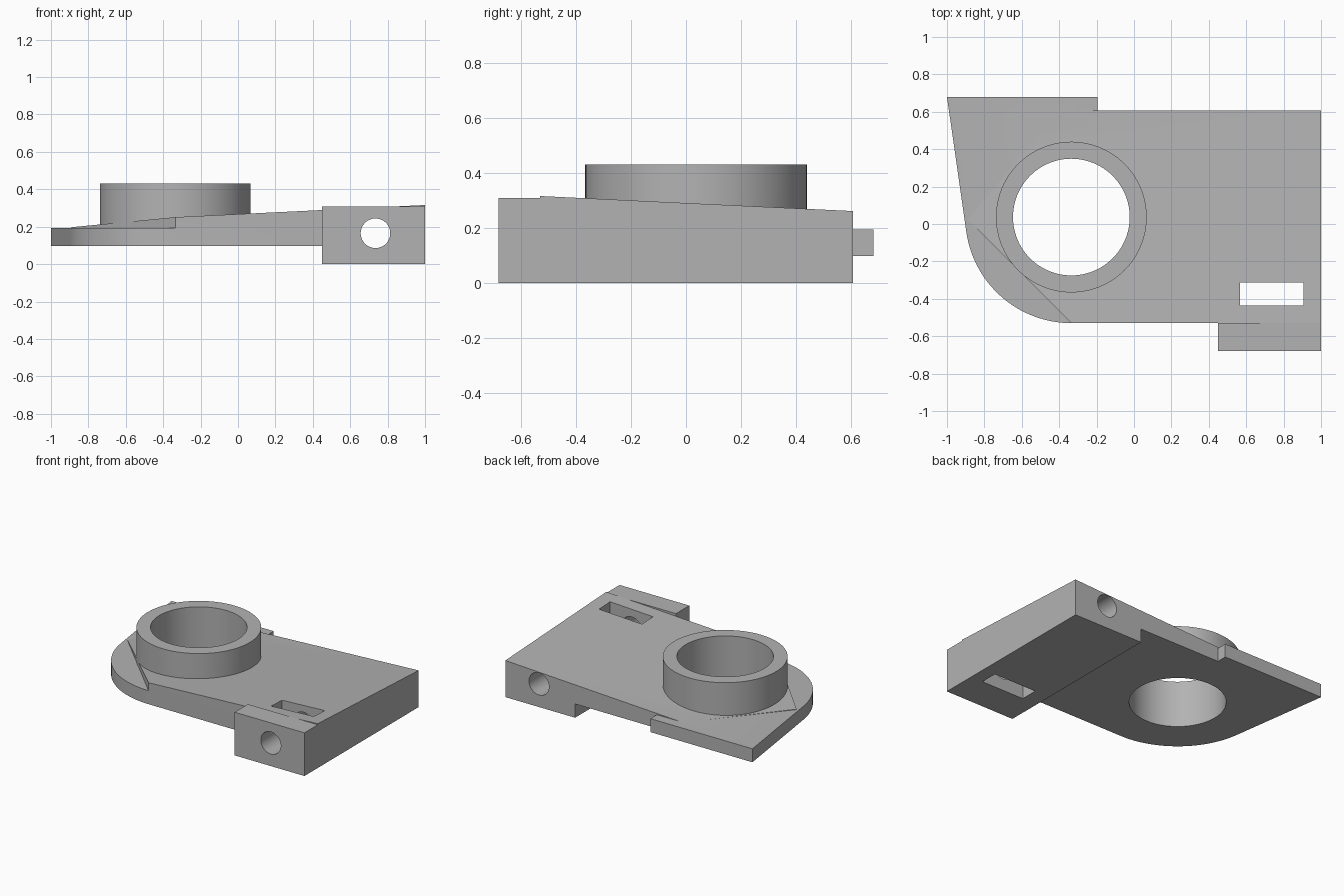
import bpy, bmesh
from math import cos, sin, radians
from mathutils import Vector, Matrix

cube = bpy.data.objects.get("Cube")
if cube:
    bpy.data.objects.remove(cube, do_unlink=True)

grey = bpy.data.materials.new("plain grey")
grey.use_nodes = True
colour = (0.45, 0.45, 0.45, 1)
grey.diffuse_color = colour
grey.node_tree.nodes["Principled BSDF"].inputs["Base Color"].default_value = colour


def add_object(name, bm):
    bmesh.ops.recalc_face_normals(bm, faces=bm.faces)
    mesh = bpy.data.meshes.new(name)
    bm.to_mesh(mesh)
    bm.free()
    mesh.materials.append(grey)
    obj = bpy.data.objects.new(name, mesh)
    bpy.context.collection.objects.link(obj)
    return obj


def prism(name, outline, z0, z1, plane=None):
    """Extrude an outline upward; a plane (point, normal) may trim the top."""
    bm = bmesh.new()
    face = bm.faces.new([bm.verts.new((x, y, z0)) for x, y in outline])
    ext = bmesh.ops.extrude_face_region(bm, geom=[face])
    top = [v for v in ext["geom"] if isinstance(v, bmesh.types.BMVert)]
    bmesh.ops.translate(bm, verts=top, vec=(0, 0, z1 - z0))
    if plane:
        cut = bmesh.ops.bisect_plane(bm, geom=bm.verts[:] + bm.edges[:] + bm.faces[:],
                                     plane_co=plane[0], plane_no=plane[1], clear_outer=True)
        rim = [e for e in cut["geom_cut"] if isinstance(e, bmesh.types.BMEdge)]
        bmesh.ops.contextual_create(bm, geom=rim)
    return add_object(name, bm)


def box(name, x0, x1, y0, y1, z0, z1):
    return prism(name, [(x0, y0), (x1, y0), (x1, y1), (x0, y1)], z0, z1)


def cylinder(name, radius, depth, centre, axis="Z", sides=96):
    bm = bmesh.new()
    turn = Matrix.Rotation(radians(90), 4, "X") if axis == "Y" else Matrix()
    bmesh.ops.create_cone(bm, cap_ends=True, segments=sides, radius1=radius, radius2=radius,
                          depth=depth, matrix=Matrix.Translation(centre) @ turn)
    return add_object(name, bm)


def combine(base, tool, operation):
    mod = base.modifiers.new(tool.name, "BOOLEAN")
    mod.operation, mod.solver, mod.object = operation, "EXACT", tool
    tool.hide_render = True
    with bpy.context.temp_override(object=base, active_object=base):
        bpy.ops.object.modifier_apply(modifier=mod.name)
    bpy.data.objects.remove(tool, do_unlink=True)


# Flat base plate with a rounded front corner and a rear tab
cx, cy, r = -0.335, 0.037, 0.567
arc = [(cx + r * cos(radians(188 + 82 * i / 32)), cy + r * sin(radians(188 + 82 * i / 32)))
       for i in range(33)]
plate = prism("bracket", arc + [(0.7, -0.53), (0.7, 0.607), (-0.195, 0.607),
                                (-0.195, 0.68), (-1, 0.68)], 0.098, 0.194)

# Sloping slab on the plate, clipped diagonally at the rounded corner
slope = (Vector((1, -0.53, 0.316)), Vector((-0.0487, 0.048, 1)).normalized())
slab = prism("sloping_slab", [(cx, -0.53), (1, -0.53), (1, 0.607), (-0.4, 0.607),
                              (-0.89, 0.025)], 0.15, 0.5, slope)

# Deep side rail below the slab, and its raised front lug
rail = box("side_rail", 0.45, 1, -0.68, 0.607, 0, 0.2)
lug = box("front_lug", 0.45, 1, -0.68, -0.53, 0.1, 0.308)
collar = cylinder("collar", 0.403, 0.28, (cx, cy, 0.29))
for part in (slab, rail, lug, collar):
    combine(plate, part, "UNION")

# Main bore, lengthwise pin hole and vertical slot
bore = cylinder("bore_cutter", 0.312, 2, (cx, cy, 0))
pin = cylinder("pin_cutter", 0.079, 2, (0.735, 0, 0.165), "Y", 64)
slot = box("slot_cutter", 0.567, 0.905, -0.437, -0.313, -0.5, 0.8)
for cutter in (bore, pin, slot):
    combine(plate, cutter, "DIFFERENCE")

# Smooth round walls, crisp edges
bpy.ops.object.select_all(action="DESELECT")
plate.select_set(True)
bpy.context.view_layer.objects.active = plate
bpy.ops.object.shade_smooth_by_angle(angle=radians(25))
